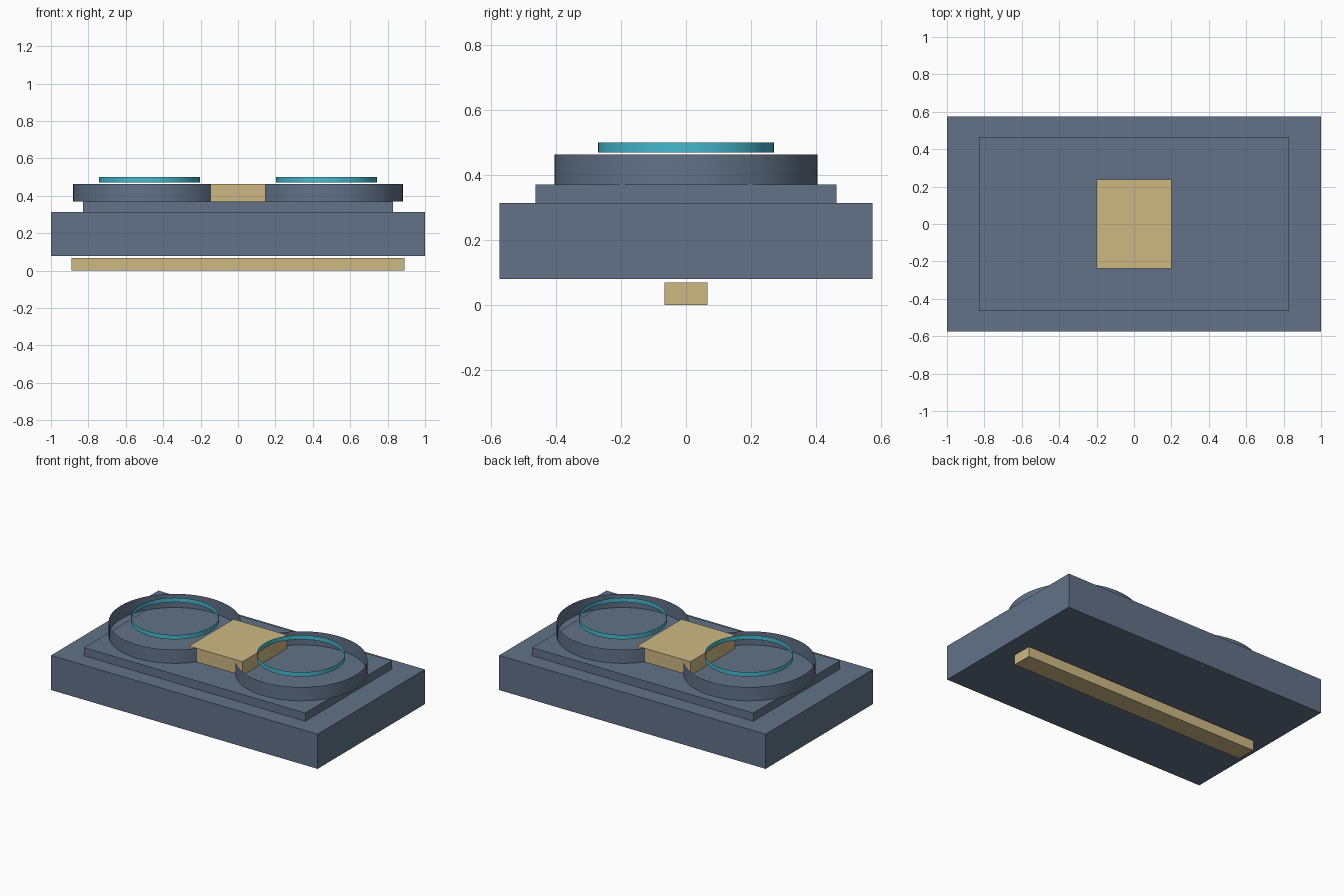
import bpy
import math

default = bpy.data.objects.get("Cube")
if default:
    bpy.data.objects.remove(default, do_unlink=True)


def make_material(name, rgb):
    mat = bpy.data.materials.new(name)
    mat.use_nodes = True
    color = (*rgb, 1.0)
    mat.diffuse_color = color
    mat.node_tree.nodes["Principled BSDF"].inputs["Base Color"].default_value = color
    return mat


slate = make_material("slate blue", (0.122, 0.168, 0.245))
sand = make_material("sand", (0.62, 0.485, 0.23))
teal = make_material("teal", (0.06, 0.48, 0.61))


def box(name, half_x, half_y, z0, z1, mat):
    """Block centred on the vertical axis, between two heights."""
    bpy.ops.mesh.primitive_cube_add(size=2, location=(0, 0, (z0 + z1) / 2))
    obj = bpy.context.object
    obj.name = name
    obj.scale = (half_x, half_y, (z1 - z0) / 2)
    bpy.ops.object.transform_apply(location=False, rotation=False, scale=True)
    obj.data.materials.append(mat)


def band(name, x, radius, z0, z1, mat):
    """Open, sheet-thin round wall."""
    bpy.ops.mesh.primitive_cylinder_add(
        vertices=64, radius=radius, depth=z1 - z0,
        end_fill_type='NOTHING', location=(x, 0, (z0 + z1) / 2))
    obj = bpy.context.object
    obj.name = name
    obj.data.materials.append(mat)
    bpy.ops.object.shade_smooth_by_angle(angle=math.radians(30))


# Stacked body
box("bottom_rail", 0.89, 0.067, 0.0, 0.068, sand)
box("base_block", 1.0, 0.575, 0.079, 0.314, slate)
box("top_plate", 0.83, 0.464, 0.314, 0.37, slate)
box("center_block", 0.2, 0.238, 0.37, 0.463, sand)

# Round walls with floating trim rings
for side, sign in (("left", 1), ("right", -1)):
    band(side + "_round_wall", sign * 0.475, 0.406, 0.37, 0.463, slate)
    band(side + "_trim_ring", sign * 0.473, 0.271, 0.47, 0.5, teal)
